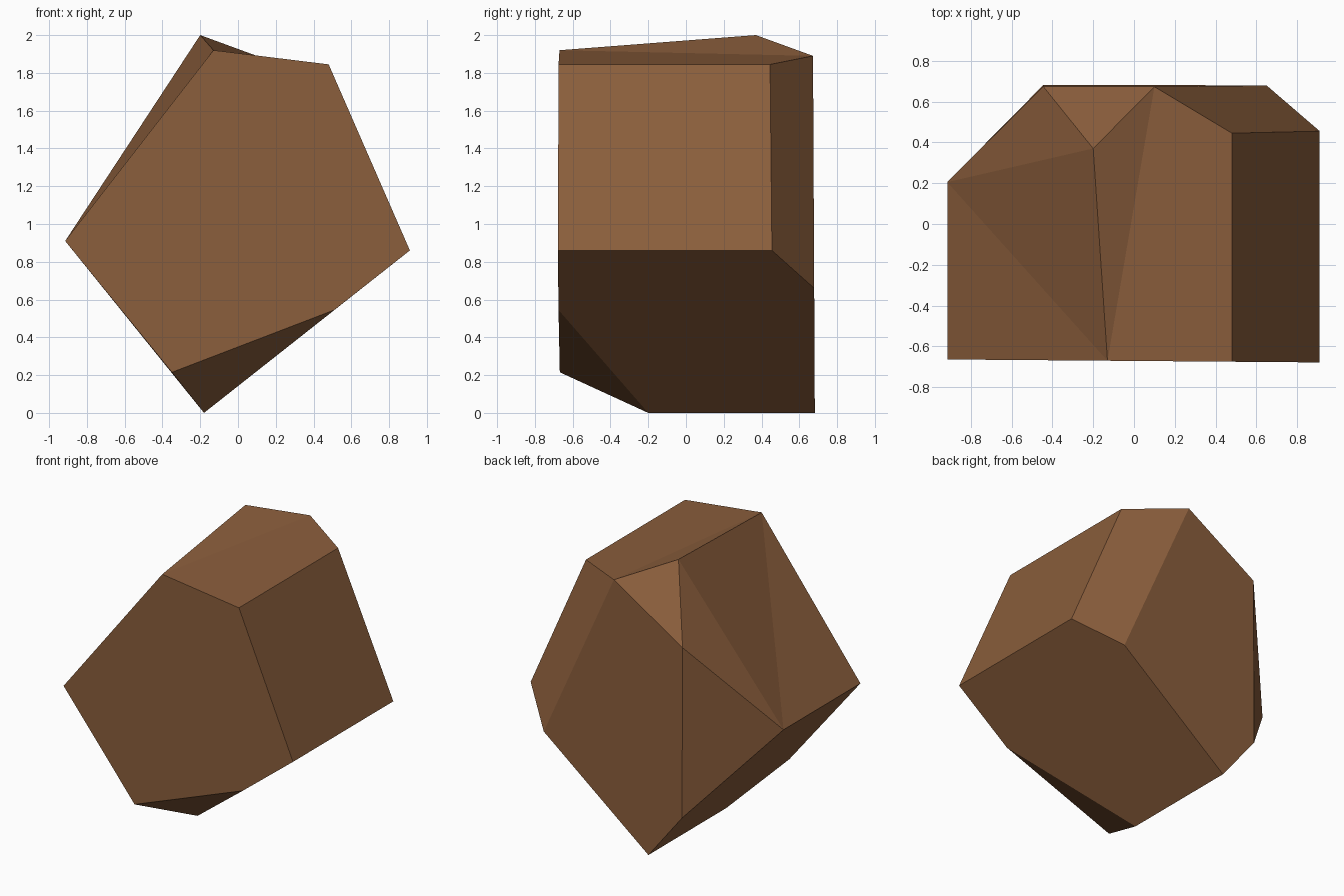
import bpy
import bmesh

if "Cube" in bpy.data.objects:
    bpy.data.objects.remove(bpy.data.objects["Cube"])

# Corner letters with (x, z) profile positions for the two flat ends
front = {"A": (-0.915, 0.91), "F": (-0.13, 1.92), "S": (0.48, 1.845),
         "V": (0.91, 0.86), "W": (0.51, 0.545), "O": (-0.35, 0.215)}
back = {"B": (-0.445, 1.55), "P": (0.10, 1.89), "Q": (0.65, 0.66),
        "K": (-0.18, 0.0), "M": (-0.445, 0.335)}
# Corners where the chipped edges meet the sides
chips = {"L": (-0.915, 0.205, 0.91), "T": (-0.20, 0.37, 2.0),
         "R": (0.48, 0.445, 1.845), "U": (0.91, 0.455, 0.86),
         "N": (-0.18, -0.20, 0.0)}

# Each facet is a loop of corner letters
facets = ["AOWVSF", "PQKMB",                        # front and back
          "ALMKNO", "WNKQUV", "VURS", "SRPF",       # long sides
          "ONW", "RUQP", "LBM",                     # chipped corners
          "TBP", "TPF", "TFL", "TLB", "FAL"]        # broken peak

bm = bmesh.new()
corner = {}
for k, (x, z) in front.items():
    corner[k] = bm.verts.new((x, -0.671 - 0.008 * x, z))
for k, (x, z) in back.items():
    corner[k] = bm.verts.new((x, 0.682 - 0.005 * z, z))
for k, co in chips.items():
    corner[k] = bm.verts.new(co)
for loop in facets:
    bm.faces.new([corner[k] for k in loop])
bmesh.ops.recalc_face_normals(bm, faces=bm.faces[:])

# Rock object, flat shaded
mesh = bpy.data.meshes.new("rock")
bm.to_mesh(mesh)
bm.free()
rock = bpy.data.objects.new("rock", mesh)
bpy.context.collection.objects.link(rock)

brown = bpy.data.materials.new("earth brown")
brown.diffuse_color = (0.258, 0.112, 0.045, 1.0)
brown.use_nodes = True
brown.node_tree.nodes["Principled BSDF"].inputs["Base Color"].default_value = brown.diffuse_color
mesh.materials.append(brown)
